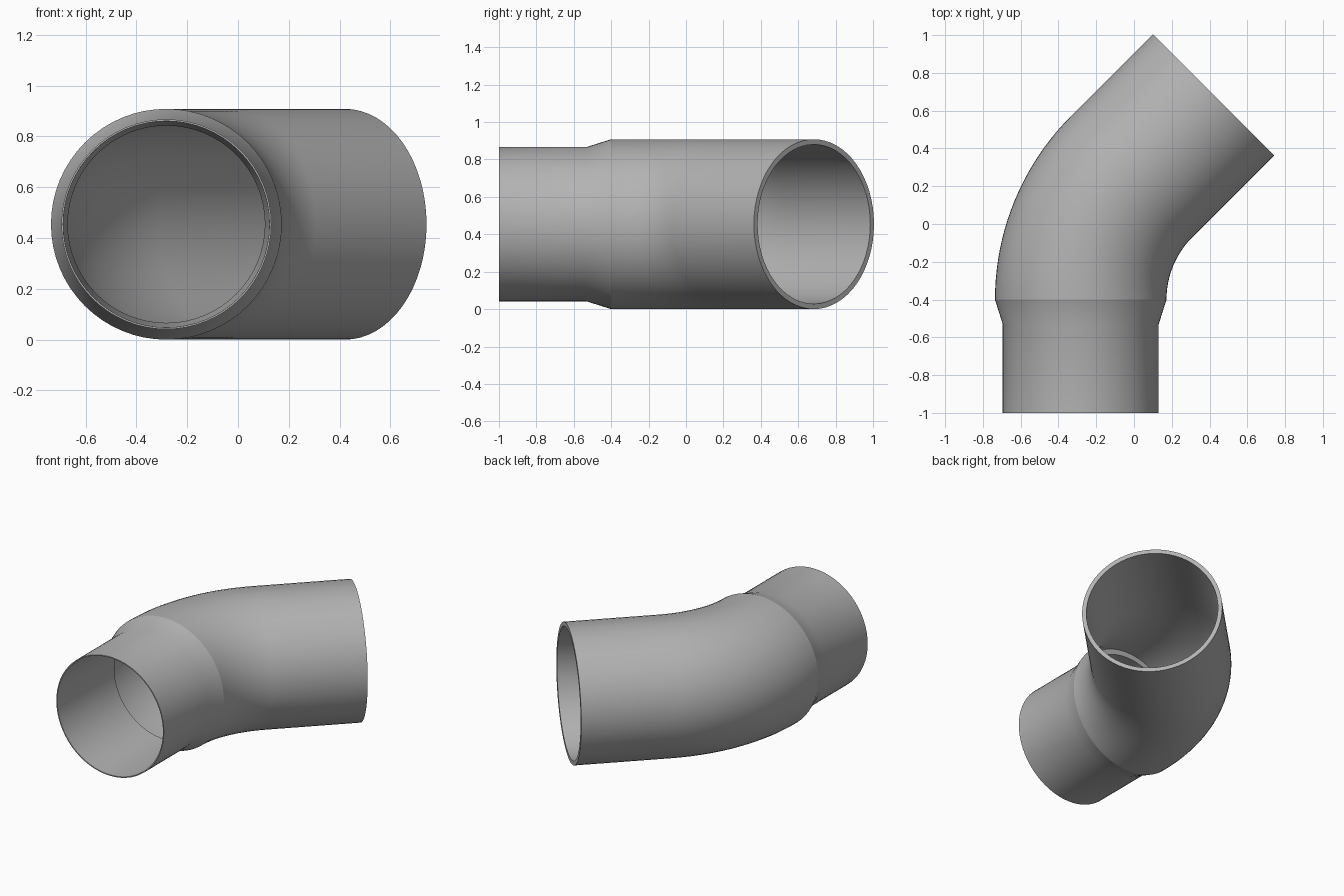
import bpy, bmesh, math
from mathutils import Vector

cube = bpy.data.objects.get("Cube")
if cube:
    bpy.data.objects.remove(cube, do_unlink=True)

SEGMENTS = 64
OUTER = 0.454            # bend outside radius
BORE = 0.426             # bend inside radius
START = Vector((-0.282, -0.4, OUTER))
BEND_RADIUS = 0.92
BEND_ANGLE = math.radians(45)
STRAIGHT = 0.613         # straight run after the bend

grey = bpy.data.materials.new("pipe_grey")
grey.use_nodes = True
colour = (0.45, 0.45, 0.45, 1)
grey.diffuse_color = colour
grey.node_tree.nodes["Principled BSDF"].inputs["Base Color"].default_value = colour


def station(offset, angle, radius):
    """A ring on the centre line: straight offset, turn so far, ring radius."""
    side = Vector((-math.cos(angle), math.sin(angle), 0))
    along = Vector((math.sin(angle), math.cos(angle), 0))
    pivot = START + Vector((BEND_RADIUS, 0, 0))
    return pivot + side * BEND_RADIUS + along * offset, side, radius


def tube(name, stations, closed):
    """Skin a row of rings; closed joins the last ring to the first."""
    bm = bmesh.new()
    rings = []
    for centre, side, radius in stations:
        ring = []
        for i in range(SEGMENTS):
            t = math.tau * i / SEGMENTS
            out = side * math.cos(t) + Vector((0, 0, math.sin(t)))
            ring.append(bm.verts.new(centre + out * radius))
        rings.append(ring)
    pairs = list(zip(rings, rings[1:]))
    if closed:
        pairs.append((rings[-1], rings[0]))
    for a, b in pairs:
        for i in range(SEGMENTS):
            j = (i + 1) % SEGMENTS
            bm.faces.new((a[i], a[j], b[j], b[i]))
    bmesh.ops.recalc_face_normals(bm, faces=bm.faces)
    mesh = bpy.data.meshes.new(name)
    bm.to_mesh(mesh)
    bm.free()
    mesh.materials.append(grey)
    obj = bpy.data.objects.new(name, mesh)
    bpy.context.collection.objects.link(obj)
    bpy.ops.object.select_all(action="DESELECT")
    bpy.context.view_layer.objects.active = obj
    obj.select_set(True)
    bpy.ops.object.shade_smooth_by_angle(angle=math.radians(30))
    return obj


# Narrow spigot with its flared collar and thin tapering bore
spigot_profile = [(0, OUTER), (-0.13, 0.413), (-0.6, 0.413), (-0.6, 0.406), (0, 0.388)]
tube("spigot", [station(y, 0, r) for y, r in spigot_profile], True)

# Wide elbow: outside wall out to the rim, then the bore back again
STEPS = 20
turns = [BEND_ANGLE * i / STEPS for i in range(STEPS + 1)]
outside = [station(0, a, OUTER) for a in turns]
outside.append(station(STRAIGHT, BEND_ANGLE, OUTER))
inside = [station(STRAIGHT, BEND_ANGLE, BORE)]
inside += [station(0, a, BORE) for a in reversed(turns)]
tube("elbow", outside + inside, False)
